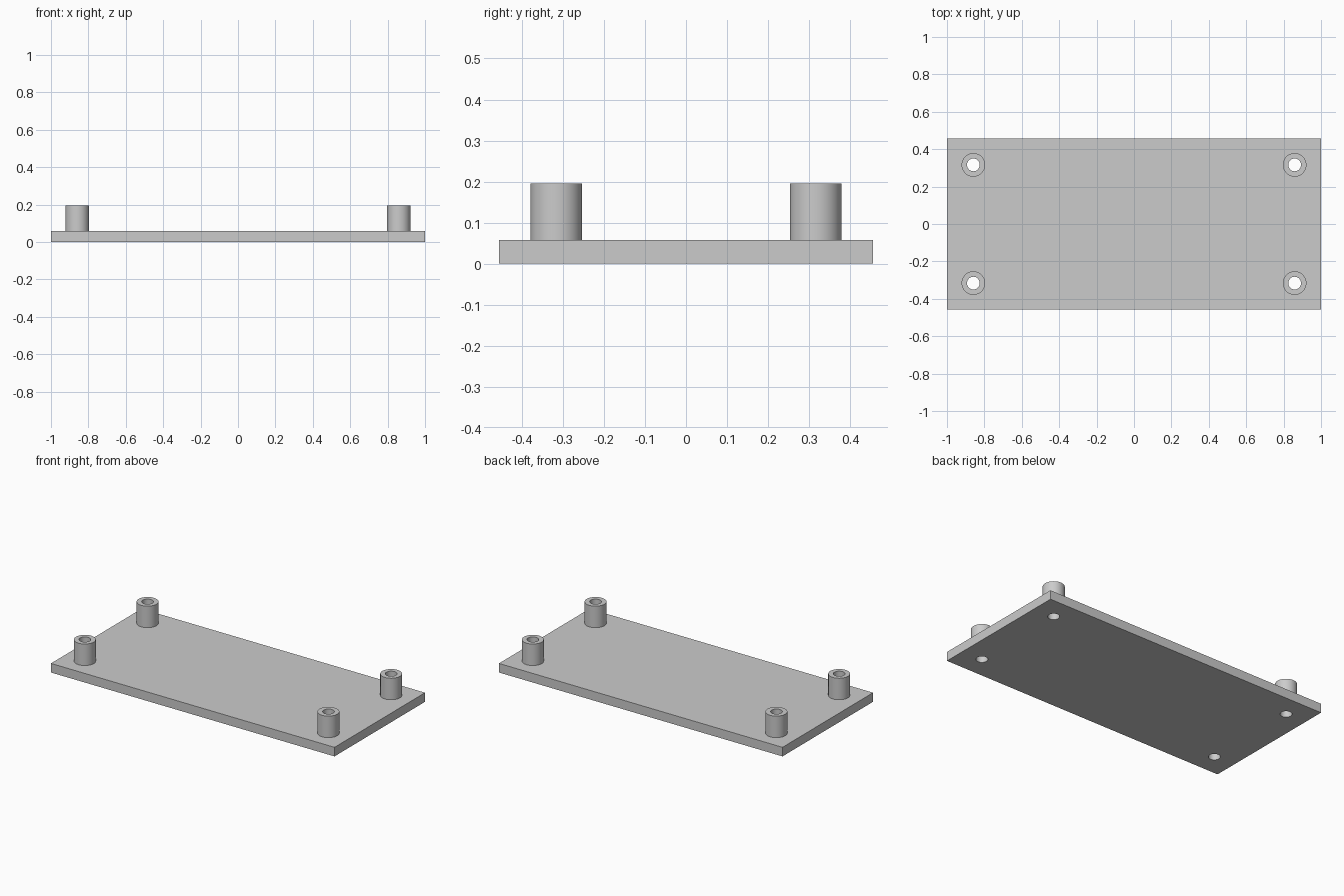
import bpy, bmesh, math
from mathutils import Matrix

cube = bpy.data.objects.get("Cube")
if cube:
    bpy.data.objects.remove(cube, do_unlink=True)

LENGTH, WIDTH, THICK, TOP = 2.0, 0.912, 0.058, 0.195
POST_X, POST_Y = 0.859, 0.316
OUTER, BORE, SIDES = 0.063, 0.034, 64

grey = bpy.data.materials.new("plain grey")
grey.use_nodes = True
grey.diffuse_color = (0.6, 0.6, 0.6, 1)
grey.node_tree.nodes["Principled BSDF"].inputs["Base Color"].default_value = (0.6, 0.6, 0.6, 1)

CORNERS = {
    "front_right": (-POST_X, -POST_Y), "front_left": (POST_X, -POST_Y),
    "back_right": (-POST_X, POST_Y), "back_left": (POST_X, POST_Y),
}


def make_object(name, bm):
    mesh = bpy.data.meshes.new(name)
    bm.to_mesh(mesh)
    bm.free()
    obj = bpy.data.objects.new(name, mesh)
    bpy.context.collection.objects.link(obj)
    mesh.materials.append(grey)
    return obj


def smooth(obj):
    bpy.ops.object.select_all(action="DESELECT")
    obj.select_set(True)
    bpy.context.view_layer.objects.active = obj
    bpy.ops.object.shade_smooth_by_angle(angle=math.radians(30))


# Base plate with four through holes
bm = bmesh.new()
bmesh.ops.create_cube(bm, size=1, matrix=Matrix.Translation((0, 0, THICK / 2))
                      @ Matrix.Diagonal((LENGTH, WIDTH, THICK, 1)))
plate = make_object("base_plate", bm)

bm = bmesh.new()
for x, y in CORNERS.values():
    bmesh.ops.create_cone(bm, cap_ends=True, segments=SIDES, radius1=BORE, radius2=BORE,
                          depth=THICK * 3, matrix=Matrix.Translation((x, y, THICK / 2)))
cutter = make_object("hole_cutter", bm)
cutter.hide_render = True

cut = plate.modifiers.new("holes", "BOOLEAN")
cut.operation, cut.solver, cut.object = "DIFFERENCE", "EXACT", cutter
bpy.context.view_layer.objects.active = plate
bpy.ops.object.modifier_apply(modifier=cut.name)
bpy.data.objects.remove(cutter, do_unlink=True)
smooth(plate)

# Hollow mounting posts, one at each corner
for corner, (x, y) in CORNERS.items():
    bm = bmesh.new()
    profile = [(OUTER, THICK), (OUTER, TOP), (BORE, TOP), (BORE, THICK)]
    verts = [bm.verts.new((r, 0, z)) for r, z in profile]
    edges = [bm.edges.new(pair) for pair in zip(verts, verts[1:])]
    bmesh.ops.spin(bm, geom=verts + edges, cent=(0, 0, 0), axis=(0, 0, 1),
                   angle=math.tau, steps=SIDES, use_merge=True)
    bmesh.ops.remove_doubles(bm, verts=bm.verts, dist=0.0001)
    bm.normal_update()
    # Point every face outward: the rim must look up
    if any(f.normal.z < -0.9 for f in bm.faces):
        bmesh.ops.reverse_faces(bm, faces=bm.faces)
    post = make_object(corner + "_post", bm)
    post.location = (x, y, 0)
    smooth(post)
